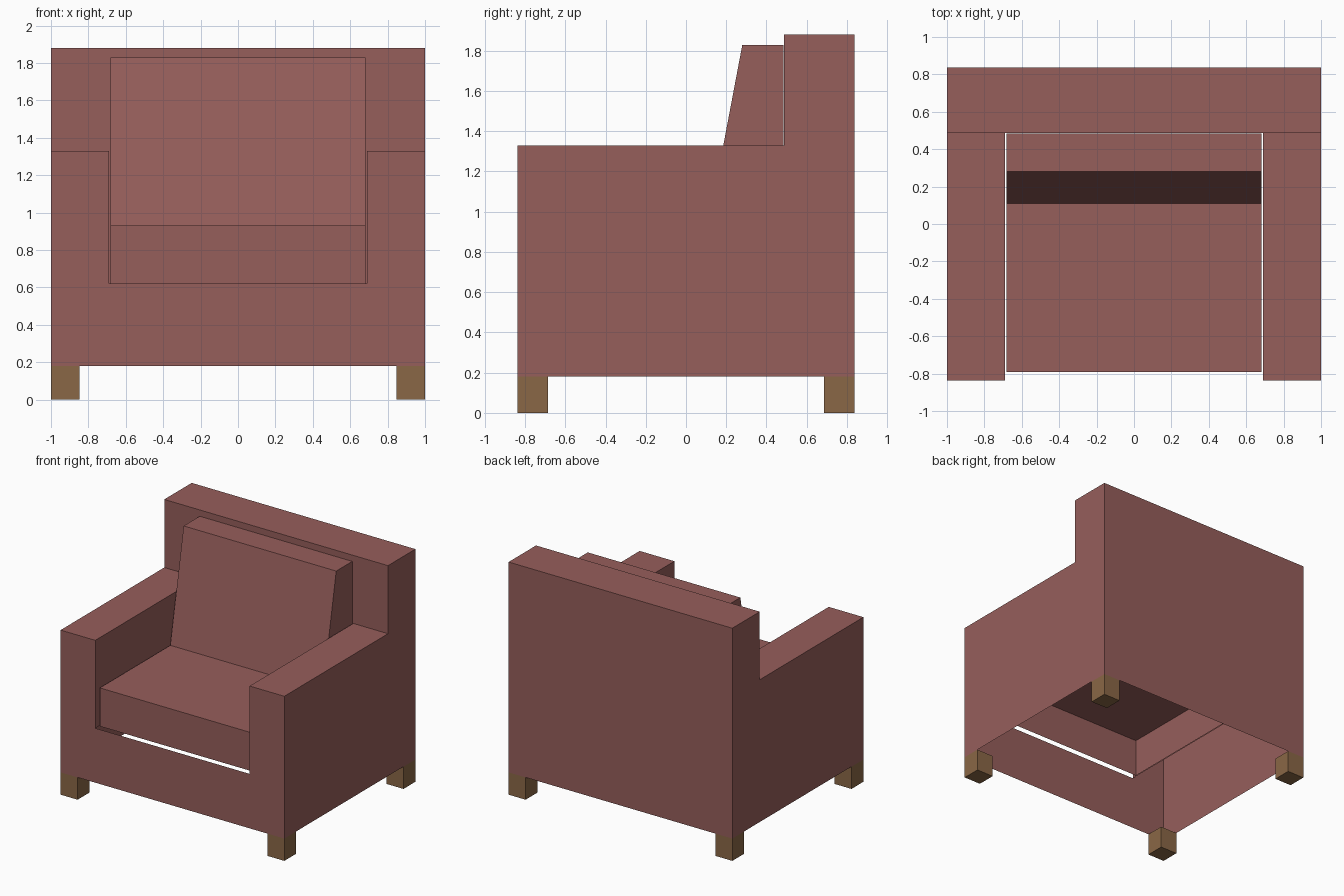
import bpy, bmesh

if "Cube" in bpy.data.objects:
    bpy.data.objects.remove(bpy.data.objects["Cube"])

# Key measurements
HX, HY = 1.0, 0.837                # half width and half depth
FLOOR, RIM, ARM, TOP = 0.18, 0.62, 1.33, 1.88
ARM_X, BACK_Y = 0.69, 0.487        # inner arm wall, front of backrest


def material(name, rgb):
    m = bpy.data.materials.new(name)
    m.diffuse_color = (*rgb, 1)
    m.use_nodes = True
    m.node_tree.nodes["Principled BSDF"].inputs["Base Color"].default_value = m.diffuse_color
    return m


fabric = material("dusty_red_fabric", (0.305, 0.112, 0.105))
wood = material("brown_wood", (0.254, 0.136, 0.061))


def half_shell(name, panels, mat):
    """Open shell from right-half panels, mirrored across x."""
    bm = bmesh.new()
    for pts in panels:
        bm.faces.new([bm.verts.new(p) for p in pts])
    bmesh.ops.remove_doubles(bm, verts=bm.verts, dist=0.0005)
    me = bpy.data.meshes.new(name)
    bm.to_mesh(me)
    bm.free()
    me.materials.append(mat)
    ob = bpy.data.objects.new(name, me)
    bpy.context.collection.objects.link(ob)
    mod = ob.modifiers.new("mirror", "MIRROR")
    mod.use_clip = True
    return ob


def at_y(y, xz):
    return [(x, y, z) for x, z in xz]


def at_x(x, yz):
    return [(x, y, z) for y, z in yz]


def at_z(z, xy):
    return [(x, y, z) for x, y in xy]


# Upholstered frame: hollow, open underneath and under the seat
half_shell("frame", [
    # front with seat cutout
    at_y(-HY, [(0, FLOOR), (HX, FLOOR), (HX, ARM), (ARM_X, ARM), (ARM_X, RIM), (0, RIM)]),
    # outer side
    at_x(HX, [(-HY, FLOOR), (HY, FLOOR), (HY, TOP), (BACK_Y, TOP), (BACK_Y, ARM), (-HY, ARM)]),
    # back
    at_y(HY, [(0, FLOOR), (0, TOP), (HX, TOP), (HX, FLOOR)]),
    # top of backrest, top of arm
    at_z(TOP, [(0, BACK_Y), (HX, BACK_Y), (HX, HY), (0, HY)]),
    at_z(ARM, [(ARM_X, -HY), (HX, -HY), (HX, BACK_Y), (ARM_X, BACK_Y)]),
    # inner arm wall
    at_x(ARM_X, [(-HY, RIM), (-HY, ARM), (BACK_Y, ARM), (BACK_Y, RIM)]),
    # front of backrest
    at_y(BACK_Y, [(0, RIM), (ARM_X, RIM), (ARM_X, ARM), (HX, ARM), (HX, TOP), (0, TOP)]),
], fabric)

# Seat and back cushion: one stepped profile swept across, open at the bottom
CX = 0.682
profile = [(-0.79, RIM), (-0.79, 0.93), (0.11, 0.93), (0.28, 1.83), (BACK_Y - 0.002, 1.83)]
strips = [[(0, *a), (CX, *a), (CX, *b), (0, *b)] for a, b in zip(profile, profile[1:])]
side = at_x(CX, [profile[0], (BACK_Y - 0.002, RIM)] + profile[:0:-1])
half_shell("cushions", strips + [side], fabric)

# Four square legs
LEG = 0.152
for sx, side_name in ((-1, "left"), (1, "right")):
    for sy, end_name in ((-1, "front"), (1, "back")):
        bpy.ops.mesh.primitive_cube_add(
            size=1, location=(sx * (HX - LEG / 2), sy * (HY - LEG / 2), FLOOR / 2))
        leg = bpy.context.object
        leg.name = f"{end_name}_{side_name}_leg"
        leg.scale = (LEG, LEG, FLOOR)
        leg.data.materials.append(wood)
